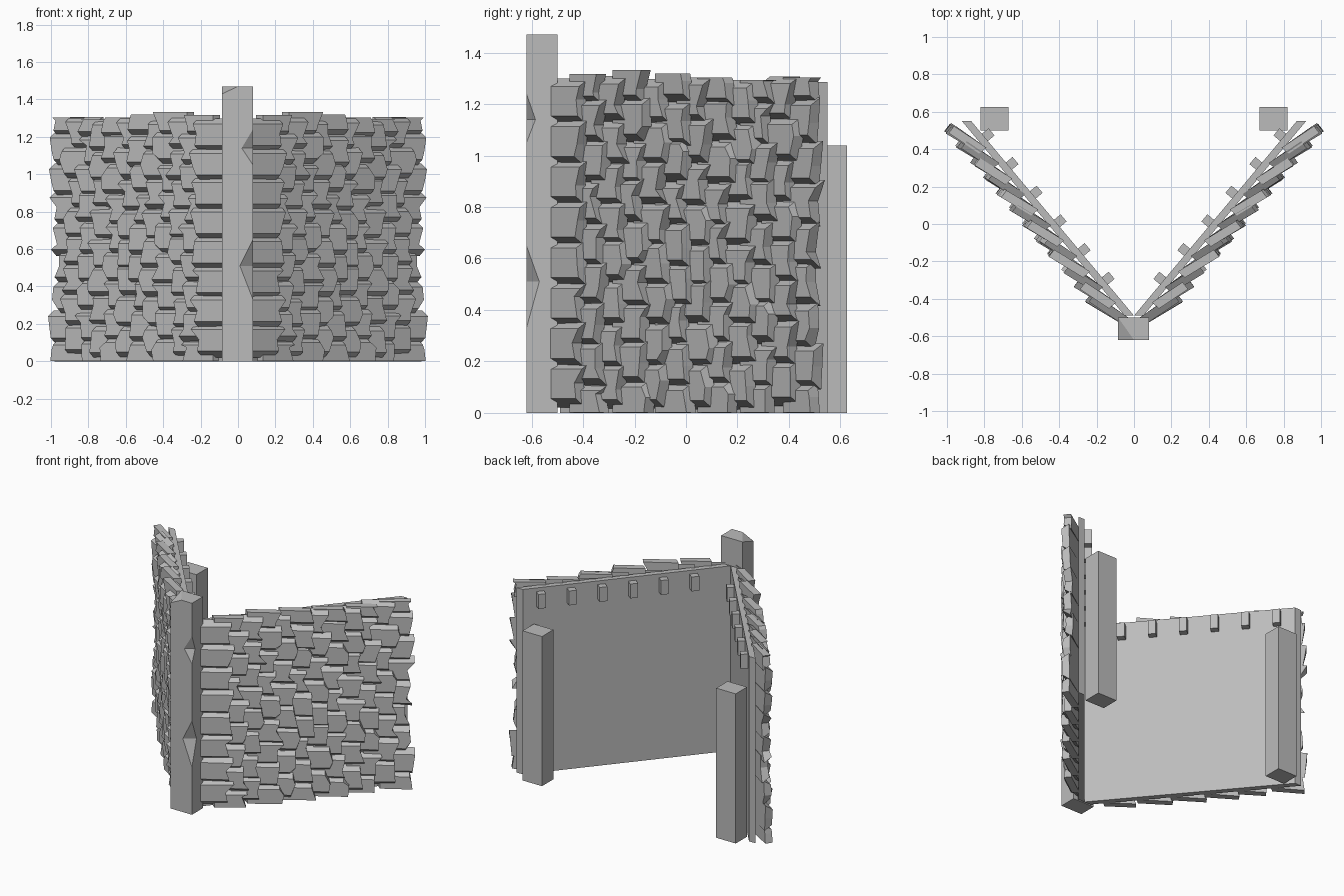
import bpy, bmesh, random
from mathutils import Vector

random.seed(4)
cube = bpy.data.objects.get("Cube")
if cube:
    bpy.data.objects.remove(cube, do_unlink=True)

stone = bpy.data.materials.new("grey stone")
stone.use_nodes = True
stone.diffuse_color = (0.5, 0.5, 0.5, 1)
stone.node_tree.nodes["Principled BSDF"].inputs["Base Color"].default_value = (0.5, 0.5, 0.5, 1)

ALONG = Vector((0.642, 0.767, 0))     # direction of the left wall
OUT = Vector((0.767, -0.642, 0))      # outward from the left wall
START = Vector((0.05, -0.49, 0))      # outer foot of the wall at the corner
WALL_TOP = 1.285


def finish(bm, name, mirror=False):
    bmesh.ops.remove_doubles(bm, verts=bm.verts, dist=0.0005)
    if mirror:
        copy = bmesh.ops.duplicate(bm, geom=bm.verts[:] + bm.edges[:] + bm.faces[:])["geom"]
        for v in copy:
            if isinstance(v, bmesh.types.BMVert):
                v.co.x = -v.co.x
    bmesh.ops.recalc_face_normals(bm, faces=bm.faces)
    mesh = bpy.data.meshes.new(name)
    bm.to_mesh(mesh)
    bm.free()
    mesh.materials.append(stone)
    obj = bpy.data.objects.new(name, mesh)
    bpy.context.collection.objects.link(obj)
    return obj


def loft(bm, rings):
    """Skin a stack of equal rings and cap both ends."""
    loops = [[bm.verts.new(p) for p in ring] for ring in rings]
    n = len(loops[0])
    for a, b in zip(loops, loops[1:]):
        for i in range(n):
            j = (i + 1) % n
            bm.faces.new((a[i], a[j], b[j], b[i]))
    bm.faces.new(loops[0])
    bm.faces.new(loops[-1])


def prism(bm, outline, z0, z1):
    loft(bm, [[(x, y, z) for x, y in outline] for z in (z0, z1)])


def on_wall(s, n, z):
    return START + ALONG * s + OUT * n + Vector((0, 0, z))


# Corner post with two chipped notches on one edge and a cut top corner
bm = bmesh.new()
levels = [(0, 0, 0), (0.33, 0, 0), (0.51, 0.07, 0.05), (0.65, 0, 0),
          (1.05, 0, 0), (1.14, 0.06, 0.035), (1.24, 0, 0), (1.47, 0, 0)]
loft(bm, [[(-0.085, -0.5, z), (-0.085, -0.62, z), (0.08 - cx, -0.62, z),
           (0.08, -0.62 + cy, z), (0.08, -0.5, z)] for z, cx, cy in levels])
bmesh.ops.remove_doubles(bm, verts=bm.verts, dist=0.0005)
a, b, c = Vector((-0.085, -0.62, 1.43)), Vector((0, -0.62, 1.47)), Vector((-0.085, -0.5, 1.47))
cut = bmesh.ops.bisect_plane(bm, geom=bm.verts[:] + bm.edges[:] + bm.faces[:], plane_co=a,
                             plane_no=(b - a).cross(c - a), clear_outer=True)
bmesh.ops.holes_fill(bm, edges=[e for e in bm.edges if e.is_boundary])
finish(bm, "corner_post")

# Rear posts
bm = bmesh.new()
prism(bm, [(0.67, 0.5), (0.82, 0.5), (0.82, 0.625), (0.67, 0.625)], 0, 1.04)
finish(bm, "rear_posts", mirror=True)

# Wall panels
bm = bmesh.new()
prism(bm, [(0, -0.49), (0.05, -0.49), (0.92, 0.55), (0.87, 0.55)], 0, WALL_TOP)
finish(bm, "wall_panels", mirror=True)

# Small pegs along the inner top of the walls
bm = bmesh.new()
for i in range(6):
    s = 0.21 + i * 0.2
    corners = [on_wall(s + ds, n, 0) for ds, n in
               ((-0.025, -0.03), (0.025, -0.03), (0.025, -0.085), (-0.025, -0.085))]
    prism(bm, [(p.x, p.y) for p in corners], 1.16, 1.26)
finish(bm, "inner_pegs", mirror=True)


def tile(bm, s0, length, z0, z1, slope, low, high):
    """One bevelled tile, flared outwards, with a ragged far end."""
    mid = (z0 + z1) / 2
    end = random.choice((-0.03, -0.015, 0.0, 0.02))
    rag = random.uniform(-0.02, 0.015)
    front = [(0, z0), (length + rag, z0), (length + end, mid + random.uniform(-0.03, 0.03)),
             (length - rag, z1), (0, z1)]
    rings = []
    for depth, grow_up, grow_down, grow_end in ((-0.05, 0.03, 0.035, 0.01), (0, 0, 0, 0)):
        ring = []
        for u, z in front:
            z += grow_up if z == z1 else -grow_down if z == z0 else 0
            z = min(max(z, low), high)
            u += grow_end if u > 0 else 0
            ring.append(on_wall(s0 + u, 0.04 + slope * u + depth, z))
        rings.append(ring)
    loft(bm, rings)


# Overlapping tile cladding, alternate columns staggered by half a row
bm = bmesh.new()
PITCH, ROW = 0.108, 0.157
for col in range(12):
    s0 = -0.025 + col * PITCH
    top = 1.33 - 0.003 * col + random.uniform(-0.015, 0.015)
    for row in range(-1, 9):
        z0 = 0.055 + row * ROW + (col % 2) * ROW / 2 + random.uniform(-0.012, 0.012) * (col > 0)
        z1 = z0 + 0.115
        if z1 < 0.04 or z0 > top - 0.05:
            continue
        size = 0.2 if col == 0 else 0.185 + random.uniform(-0.02, 0.02)
        tile(bm, s0, size, max(z0, 0.001), min(z1, top), 0.29 + random.uniform(-0.03, 0.06), 0, top)
finish(bm, "tile_cladding", mirror=True)
